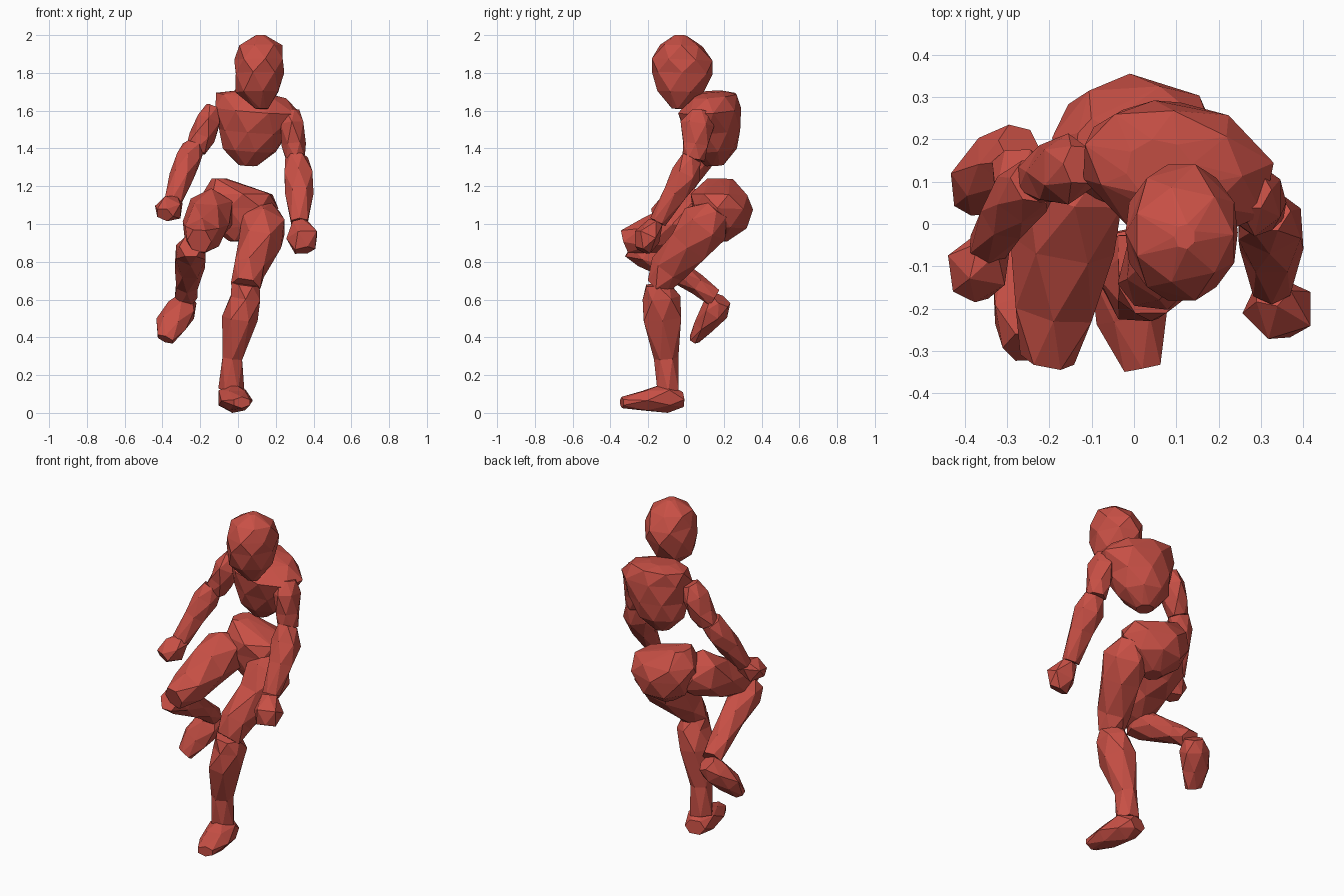
import bpy, bmesh, math
from mathutils import Vector

red = bpy.data.materials.new("red")
red.diffuse_color = (0.58, 0.08, 0.06, 1)


def loft(name, sections, n=6, side=None):
    """Faceted body part: rings (x, y, z, side radius, depth radius), each turned half a step."""
    pts = [Vector(s[:3]) for s in sections]
    axis = (pts[-1] - pts[0]).normalized()
    if side:
        u = Vector(side).normalized()
    else:
        u = Vector((1, 0, 0))
        u = (u - axis * u.dot(axis)).normalized()
    v = axis.cross(u).normalized()
    bm = bmesh.new()
    rings = []
    for i, s in enumerate(sections):
        ring = []
        for k in range(n):
            a = 2 * math.pi * (k + 0.5 * (i % 2)) / n
            ring.append(bm.verts.new(pts[i] + u * s[3] * math.cos(a) + v * s[4] * math.sin(a)))
        rings.append(ring)
    for i in range(len(rings) - 1):
        a, b = rings[i], rings[i + 1]
        for k in range(n):
            j = (k + 1) % n
            if i % 2 == 0:
                bm.faces.new((a[k], a[j], b[k]))
                bm.faces.new((a[j], b[j], b[k]))
            else:
                bm.faces.new((a[k], a[j], b[j]))
                bm.faces.new((a[k], b[j], b[k]))
    bm.faces.new(rings[0])
    bm.faces.new(rings[-1])
    bmesh.ops.recalc_face_normals(bm, faces=bm.faces)
    mesh = bpy.data.meshes.new(name)
    bm.to_mesh(mesh)
    bm.free()
    mesh.materials.append(red)
    bpy.context.collection.objects.link(bpy.data.objects.new(name, mesh))


# Head, chest and pelvis
loft("head", [(0.125, -0.045, 1.61, .035, .03), (0.105, -0.03, 1.70, .12, .125),
              (0.11, -0.02, 1.80, .135, .165), (0.115, -0.02, 1.87, .135, .165),
              (0.115, -0.025, 1.945, .12, .115), (0.12, -0.03, 2.0, .025, .03)], n=7)
loft("chest", [(0.05, 0.15, 1.31, .05, .05), (0.06, 0.15, 1.39, .145, .12),
               (0.08, 0.14, 1.49, .185, .15), (0.105, 0.125, 1.60, .235, .165),
               (0.07, 0.15, 1.68, .19, .12), (0.06, 0.13, 1.70, .08, .07)],
     n=8, side=(1, -0.2, -0.08))
loft("pelvis", [(0.0, 0.16, 0.91, .05, .06), (0.01, 0.19, 0.98, .15, .14),
                (0.015, 0.19, 1.08, .20, .165), (0.0, 0.18, 1.155, .195, .155),
                (-0.10, 0.18, 1.24, .04, .07)], n=7, side=(1, -0.12, 0.02))

# Raised right leg
loft("right_thigh", [(-0.10, 0.18, 1.07, .08, .08), (-0.14, 0.08, 1.065, .13, .13),
                     (-0.17, -0.05, 1.005, .125, .12), (-0.19, -0.20, 0.935, .105, .10),
                     (-0.205, -0.32, 0.91, .065, .07)])
loft("right_shin", [(-0.25, -0.29, 0.88, .06, .07), (-0.25, -0.21, 0.85, .09, .085),
                    (-0.255, -0.08, 0.77, .08, .075), (-0.27, 0.06, 0.68, .065, .055),
                    (-0.275, 0.15, 0.61, .06, .055)])
loft("right_foot", [(-0.27, 0.185, 0.60, .055, .06), (-0.30, 0.155, 0.545, .085, .075),
                    (-0.355, 0.10, 0.47, .085, .06), (-0.385, 0.045, 0.39, .05, .03)])

# Standing left leg
loft("left_thigh", [(0.14, 0.17, 1.08, .08, .07), (0.135, 0.10, 1.0, .13, .135),
                    (0.115, 0.02, 0.89, .115, .125), (0.06, -0.10, 0.76, .09, .10),
                    (0.04, -0.15, 0.67, .08, .07)])
loft("left_shin", [(0.04, -0.15, 0.68, .075, .07), (0.04, -0.13, 0.61, .09, .10),
                   (0.01, -0.125, 0.50, .095, .115), (-0.03, -0.105, 0.29, .06, .065),
                   (-0.035, -0.095, 0.12, .07, .065)])
loft("left_foot", [(-0.045, -0.02, 0.07, .06, .045), (-0.03, -0.10, 0.08, .085, .08),
                   (-0.005, -0.22, 0.065, .085, .06), (0.02, -0.34, 0.055, .05, .03)])

# Right arm
loft("right_upper_arm", [(-0.13, 0.14, 1.62, .04, .05), (-0.155, 0.13, 1.55, .07, .085),
                         (-0.19, 0.12, 1.46, .07, .075), (-0.225, 0.105, 1.39, .06, .055)])
loft("right_forearm", [(-0.235, 0.10, 1.41, .06, .06), (-0.265, 0.07, 1.34, .07, .075),
                       (-0.30, 0.02, 1.25, .065, .065), (-0.345, -0.055, 1.12, .05, .045)])
loft("right_hand", [(-0.335, -0.045, 1.12, .045, .04), (-0.365, -0.10, 1.08, .08, .075),
                    (-0.39, -0.16, 1.05, .05, .04)], n=5)

# Left arm
loft("left_upper_arm", [(0.275, 0.08, 1.60, .05, .05), (0.285, 0.06, 1.53, .07, .09),
                        (0.295, 0.05, 1.42, .065, .075), (0.305, 0.04, 1.34, .055, .06)])
loft("left_forearm", [(0.31, 0.03, 1.35, .06, .06), (0.32, 0.0, 1.26, .085, .08),
                      (0.325, -0.06, 1.16, .075, .07), (0.325, -0.15, 1.01, .05, .045)])
loft("left_hand", [(0.325, -0.16, 1.01, .045, .04), (0.345, -0.205, 0.935, .09, .075),
                   (0.35, -0.23, 0.86, .06, .045)], n=5)
